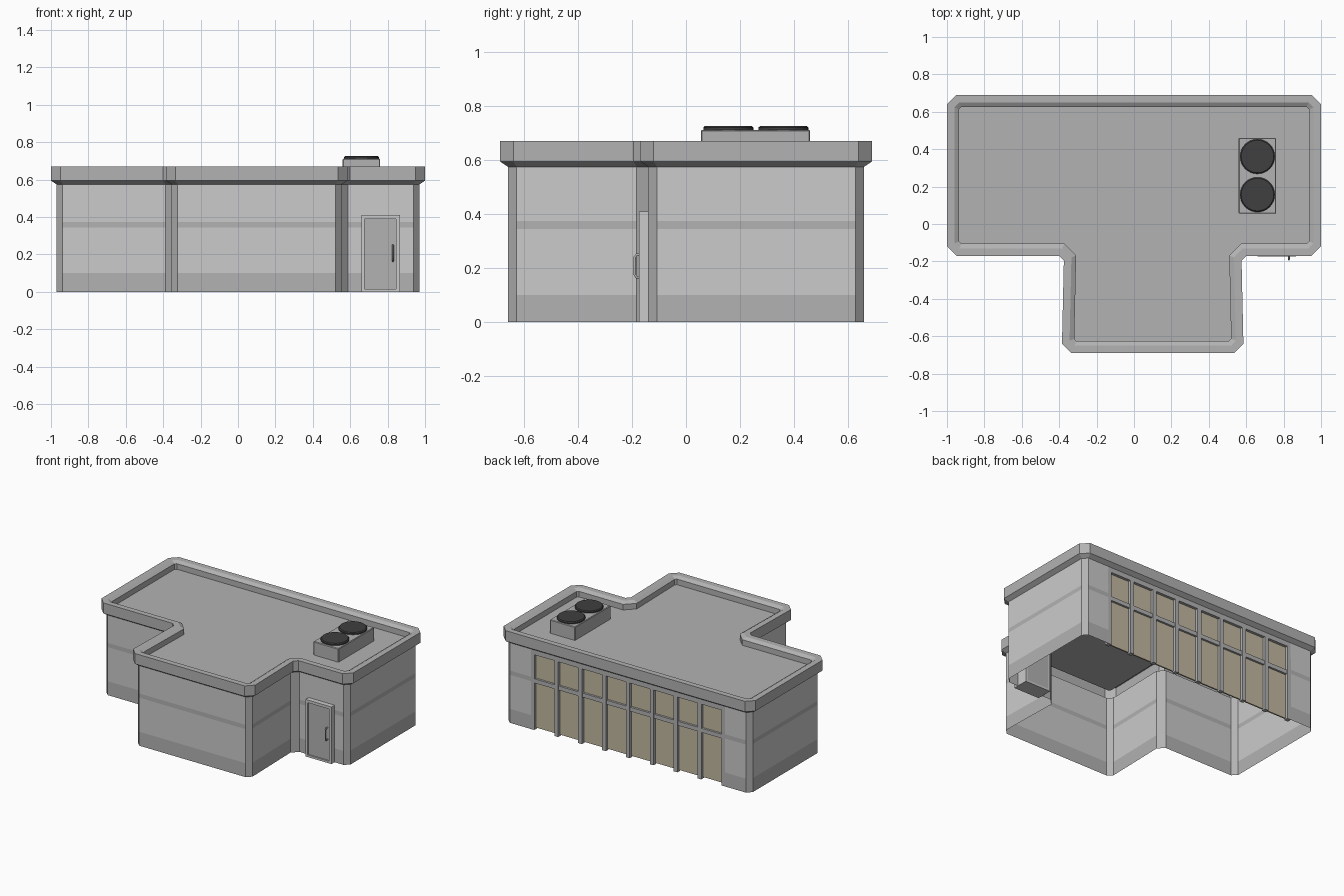
import bpy, bmesh, math
from mathutils import Vector

if "Cube" in bpy.data.objects:
    bpy.data.objects.remove(bpy.data.objects["Cube"])


def material(name, rgb):
    m = bpy.data.materials.new(name)
    m.diffuse_color = (*rgb, 1)
    m.use_nodes = True
    m.node_tree.nodes["Principled BSDF"].inputs["Base Color"].default_value = m.diffuse_color
    return m


WALL = material("light_wall", (0.60, 0.60, 0.60))
TRIM = material("trim_grey", (0.45, 0.45, 0.45))
DARK = material("fan_dark", (0.05, 0.05, 0.05))
GLASS = material("window_tan", (0.55, 0.49, 0.36))


def finish(name, bm, *mats):
    me = bpy.data.meshes.new(name)
    bm.to_mesh(me)
    bm.free()
    for m in mats:
        me.materials.append(m)
    ob = bpy.data.objects.new(name, me)
    bpy.context.collection.objects.link(ob)
    return ob


def box(name, x, y, z, mat):
    bm = bmesh.new()
    bmesh.ops.create_cube(bm, size=1)
    for v in bm.verts:
        v.co = [r[0] + (c + 0.5) * (r[1] - r[0]) for r, c in zip((x, y, z), v.co)]
    return finish(name, bm, mat)


def inset(points, d):
    """Mitred inset of a counter-clockwise outline."""
    pts, out = [Vector(p) for p in points], []
    for i, p in enumerate(pts):
        a = (p - pts[i - 1]).normalized()
        b = (pts[(i + 1) % len(pts)] - p).normalized()
        n1, n2 = Vector((-a.y, a.x)), Vector((-b.y, b.x))
        out.append(p + (n1 + n2) * d / (1 + n1.dot(n2)))
    return out


# T-shaped roof outline with chamfered corners, back edge closes the loop
outline = [(-0.95, 0.69), (-1, 0.64), (-1, -0.12), (-0.95, -0.17),
           (-0.40, -0.17), (-0.375, -0.195), (-0.385, -0.64), (-0.335, -0.69),
           (0.535, -0.69), (0.585, -0.64), (0.575, -0.195), (0.60, -0.17),
           (0.95, -0.17), (1, -0.12), (1, 0.64), (0.95, 0.69)]

# Parapet and roof deck: inset loops stacked from soffit to deck
bm = bmesh.new()
loops = [[bm.verts.new((p.x, p.y, z)) for p in inset(outline, d)]
         for d, z in [(0.03, 0.575), (0, 0.595), (0, 0.67), (0.04, 0.67),
                      (0.065, 0.655), (0.065, 0.615)]]
n = len(outline)
for lo, hi in zip(loops, loops[1:]):
    for i in range(n):
        j = (i + 1) % n
        bm.faces.new((lo[i], lo[j], hi[j], hi[i]))
bm.faces.new(loops[-1])
finish("roof_parapet", bm, TRIM)

# Walls: open-bottomed shell with a gap at the back for the windows
W, YB = 0.77, 0.66
path = [Vector((-W, 0.63)), Vector((-W, YB)), *inset(outline, 0.03),
        Vector((W, YB)), Vector((W, 0.63))]
levels = [0, 0.10, 0.345, 0.375, 0.58]
bm = bmesh.new()
rows = [[bm.verts.new((p.x, p.y, z)) for p in path] for z in levels]
for k, (lo, hi) in enumerate(zip(rows, rows[1:])):
    for i in range(len(path) - 1):
        f = bm.faces.new((lo[i], lo[i + 1], hi[i + 1], hi[i]))
        corner = (path[i + 1] - path[i]).length < 0.07
        f.material_index = 1 if corner or k in (0, 2) else 0
finish("walls", bm, WALL, TRIM)

# Window wall: recessed glass, mullions, transom and header
box("window_glass", (-W, W), (0.63, 0.64), (0.01, 0.55), GLASS)
box("window_header", (-W, W), (0.63, YB), (0.54, 0.58), TRIM)
box("window_transom", (-W, W), (0.63, 0.655), (0.335, 0.365), TRIM)
for i in range(9):
    x = (-W + 0.012) + i * (2 * W - 0.024) / 8
    box(f"window_mullion_{i}", (x - 0.015, x + 0.015), (0.63, YB), (0, 0.55), TRIM)

# Door: deep frame around a slightly recessed leaf
box("door_frame_left", (0.66, 0.675), (-0.175, -0.06), (0, 0.41), WALL)
box("door_frame_right", (0.845, 0.865), (-0.175, -0.06), (0, 0.41), WALL)
box("door_frame_top", (0.675, 0.845), (-0.175, -0.06), (0.39, 0.41), WALL)
box("door_sill", (0.675, 0.845), (-0.175, -0.06), (0, 0.015), WALL)
box("door_leaf", (0.675, 0.845), (-0.165, -0.06), (0.015, 0.39), TRIM)

# Door handle: bent bar
cu = bpy.data.curves.new("door_handle", "CURVE")
cu.dimensions = "3D"
cu.bevel_depth, cu.bevel_resolution, cu.use_fill_caps = 0.005, 1, True
sp = cu.splines.new("POLY")
handle = [(-0.163, 0.165), (-0.183, 0.165), (-0.19, 0.175),
          (-0.19, 0.24), (-0.183, 0.25), (-0.163, 0.25)]
sp.points.add(len(handle) - 1)
for pt, (y, z) in zip(sp.points, handle):
    pt.co = (0.828, y, z, 1)
cu.materials.append(TRIM)
bpy.context.collection.objects.link(bpy.data.objects.new("door_handle", cu))

# Rooftop cooling unit with two bevelled round fans
unit = box("cooling_unit", (0.56, 0.76), (0.055, 0.46), (0.61, 0.712), TRIM)
bev = unit.modifiers.new("edge", "BEVEL")
bev.width, bev.segments = 0.004, 1
for i, y in enumerate((0.157, 0.361)):
    bpy.ops.mesh.primitive_cylinder_add(vertices=32, radius=0.093, depth=0.02,
                                        location=(0.66, y, 0.716))
    fan = bpy.context.object
    fan.name = f"cooling_fan_{i}"
    fan.data.materials.append(DARK)
    bev = fan.modifiers.new("edge", "BEVEL")
    bev.width, bev.segments = 0.006, 1
    bpy.ops.object.shade_smooth_by_angle(angle=math.radians(30))
